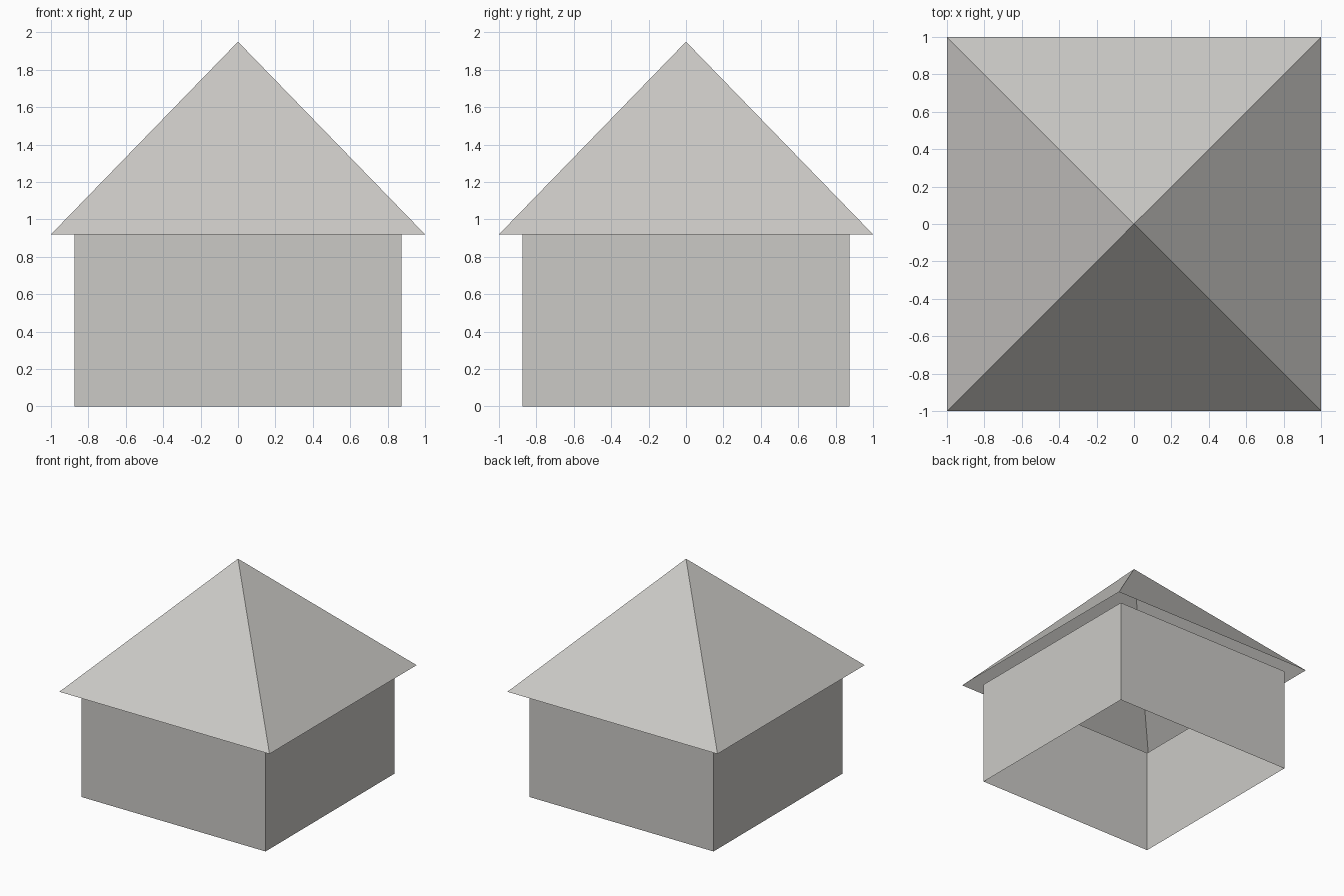
import bpy
import bmesh

cube = bpy.data.objects.get("Cube")
if cube:
    bpy.data.objects.remove(cube, do_unlink=True)

EAVE, PEAK = 0.92, 1.95
WALL_HALF, ROOF_HALF = 0.875, 1.0


def make_material(name, colour):
    mat = bpy.data.materials.new(name)
    mat.use_nodes = True
    mat.diffuse_color = colour
    mat.node_tree.nodes["Principled BSDF"].inputs["Base Color"].default_value = colour
    return mat


def square(bm, half, z):
    corners = [(-1, -1), (1, -1), (1, 1), (-1, 1)]
    return [bm.verts.new((x * half, y * half, z)) for x, y in corners]


def finish(name, bm, mat):
    mesh = bpy.data.meshes.new(name)
    bm.to_mesh(mesh)
    bm.free()
    mesh.materials.append(mat)
    obj = bpy.data.objects.new(name, mesh)
    bpy.context.collection.objects.link(obj)
    return obj


stone = make_material("warm_grey", (0.6, 0.59, 0.565, 1))

# Four thin walls, open above and below
bm = bmesh.new()
low, high = square(bm, WALL_HALF, 0), square(bm, WALL_HALF, EAVE)
for i in range(4):
    j = (i + 1) % 4
    bm.faces.new((low[i], low[j], high[j], high[i]))
finish("walls", bm, stone)

# Hollow pyramid roof with overhanging eaves
bm = bmesh.new()
eaves = square(bm, ROOF_HALF, EAVE)
peak = bm.verts.new((0, 0, PEAK))
for i in range(4):
    bm.faces.new((eaves[i], eaves[(i + 1) % 4], peak))
finish("roof", bm, stone)
